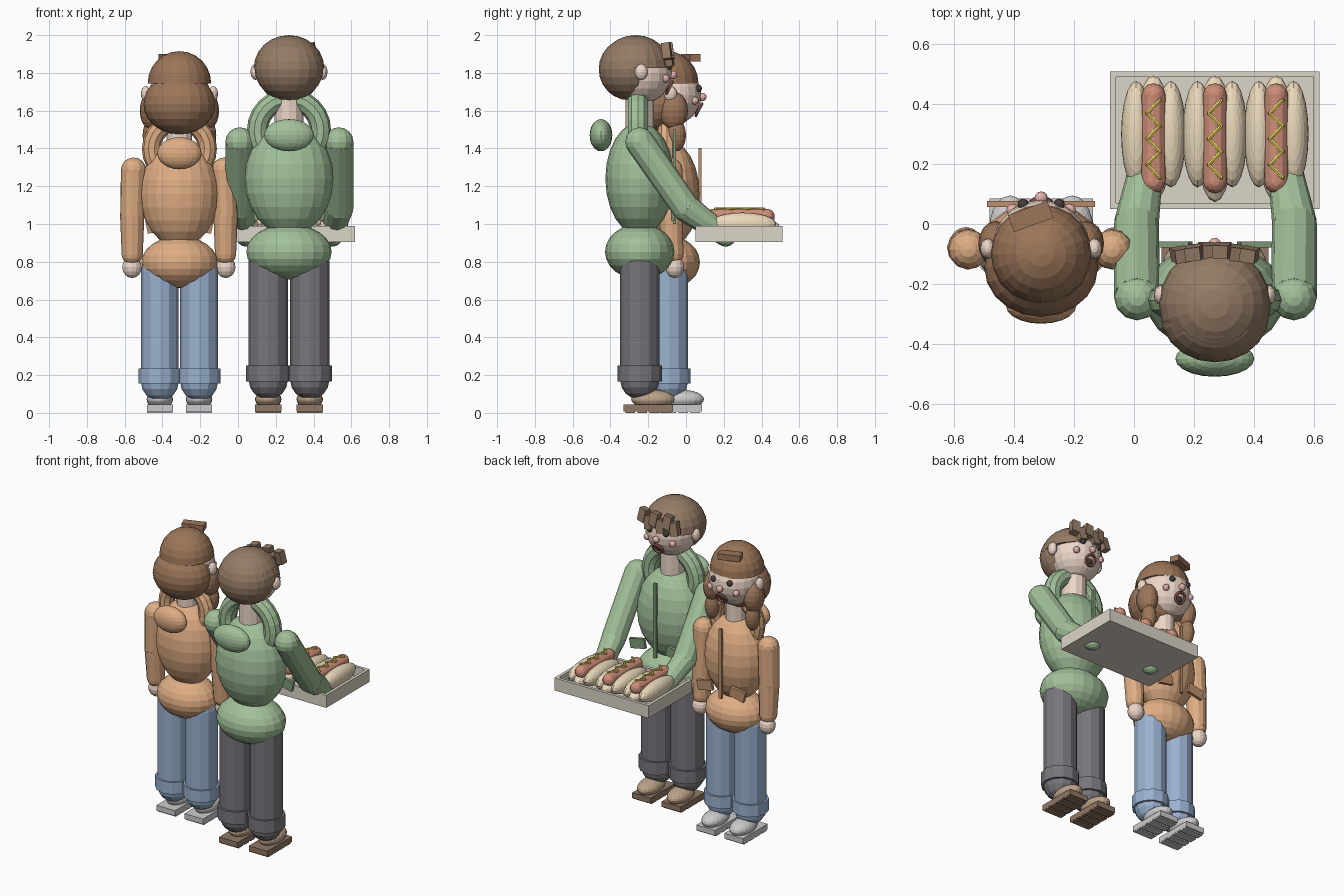
import bpy, bmesh, math
from mathutils import Vector, Matrix

if "Cube" in bpy.data.objects:
    bpy.data.objects.remove(bpy.data.objects["Cube"])

COLORS = dict(green=(.36, .53, .32), orange=(.74, .42, .23), skin=(.85, .68, .58), pink=(.78, .45, .42),
              dark=(.06, .05, .05), lips=(.33, .12, .10), hair_brown=(.30, .20, .13), hair_red=(.33, .18, .10),
              charcoal=(.19, .18, .20), denim=(.32, .44, .62), white=(.82, .82, .80), tan=(.50, .36, .24),
              sole=(.28, .19, .13), tray=(.72, .67, .58), bun=(.83, .70, .50), sausage=(.62, .27, .19),
              mustard=(.80, .65, .12), trim_green=(.22, .33, .19), trim_orange=(.52, .28, .15))
MATS = {}
for key, c in COLORS.items():
    MATS[key] = bpy.data.materials.new(key)
    MATS[key].diffuse_color = (*c, 1)


def finish(name, bm, mat):
    mesh = bpy.data.meshes.new(name)
    bm.to_mesh(mesh)
    bm.free()
    mesh.materials.append(MATS[mat])
    ob = bpy.data.objects.new(name, mesh)
    bpy.context.collection.objects.link(ob)
    return ob


def ball(name, c, r, mat, seg=20, rings=12, dome=False):
    """Ellipsoid, or only its upper half as a dome."""
    r = (r, r, r) if isinstance(r, (int, float)) else r
    bm = bmesh.new()
    m = Matrix.Translation(c) @ Matrix.Diagonal((*r, 1))
    bmesh.ops.create_uvsphere(bm, u_segments=seg, v_segments=rings, radius=1, matrix=m)
    if dome:
        geom = bm.verts[:] + bm.edges[:] + bm.faces[:]
        bmesh.ops.bisect_plane(bm, geom=geom, plane_co=c, plane_no=(0, 0, 1), clear_inner=True)
        bmesh.ops.holes_fill(bm, edges=[e for e in bm.edges if e.is_boundary])
    return finish(name, bm, mat)


def box(name, c, size, mat, rot=(0, 0, 0)):
    bm = bmesh.new()
    bmesh.ops.create_cube(bm, size=1, matrix=Matrix.Diagonal((*size, 1)))
    ob = finish(name, bm, mat)
    ob.location, ob.rotation_euler = c, rot
    return ob


def limb(name, pts, radii, mat, seg=12, caps=True):
    """Tapered tubes through points, with round joints."""
    bm = bmesh.new()
    pts = [Vector(p) for p in pts]
    for i in range(len(pts) - 1):
        a, b = pts[i], pts[i + 1]
        q = (b - a).to_track_quat('Z', 'Y').to_matrix().to_4x4()
        bmesh.ops.create_cone(bm, segments=seg, radius1=radii[i], radius2=radii[i + 1], depth=(b - a).length,
                              cap_ends=True, matrix=Matrix.Translation((a + b) / 2) @ q)
    if caps:
        for p, r in zip(pts, radii):
            bmesh.ops.create_uvsphere(bm, u_segments=seg, v_segments=8, radius=r, matrix=Matrix.Translation(p))
    return finish(name, bm, mat)


def ring(name, c, R, r, mat, seg=24, sides=10, tilt=0):
    """Torus standing upright, with its axis along y."""
    bm = bmesh.new()
    grid = []
    for i in range(seg):
        a = 2 * math.pi * i / seg
        row = []
        for j in range(sides):
            b = 2 * math.pi * j / sides
            d = R + r * math.cos(b)
            row.append(bm.verts.new((d * math.cos(a), r * math.sin(b), d * math.sin(a))))
        grid.append(row)
    for i in range(seg):
        for j in range(sides):
            n, k = (i + 1) % seg, (j + 1) % sides
            bm.faces.new((grid[i][j], grid[i][k], grid[n][k], grid[n][j]))
    bmesh.ops.recalc_face_normals(bm, faces=bm.faces[:])
    ob = finish(name, bm, mat)
    ob.location, ob.rotation_euler = c, (tilt, 0, 0)
    return ob


def person(n, cx, cy, s, w, top, trim, legs, shoe, sole):
    # jacket body, hips, zip, hood
    ball(n + "_torso", (cx, cy, 1.24 * s), (.235 * w, .182 * w, .30 * s), top)
    ball(n + "_hips", (cx, cy, .853 * s), (.226 * w, .184 * w, .147 * s), top)
    front = cy + .182 * w
    box(n + "_zip", (cx, front + .003, 1.25 * s), (.02, .015, .50 * s), trim)
    ring(n + "_hood_collar", (cx, cy - .01, 1.495 * s), .167 * w, .056 * w, top)
    ball(n + "_hood_back", (cx, cy - .2 * w - .005, 1.47 * s), (.132 * w, .06, .085), top)
    limb(n + "_neck", [(cx, cy, 1.40 * s), (cx, cy, 1.68 * s)], [.076 * w] * 2, "skin", caps=False)
    for side, x in (("left", -1), ("right", 1)):
        box(f"{n}_{side}_pocket", (cx + x * .135 * w, front - .006, 1.06 * s), (.11, .02, .065), trim, (0, x * .2, 0))
        # leg, cuff, shoe
        lx = cx + x * .11 * (.5 + w / 2)
        r = .104 * (.4 + .6 * s)
        limb(f"{n}_{side}_leg", [(lx, cy, .175 * s), (lx, cy, .80 * s)], [r, r], legs)
        limb(f"{n}_{side}_cuff", [(lx, cy, .165 * s), (lx, cy, .25 * s)], [r + .013] * 2, legs, caps=False)
        ball(f"{n}_{side}_shoe", (lx, cy + .07, .072), (.07, .115, .05), shoe)
        box(f"{n}_{side}_sole", (lx, cy + .045, .026), (.138, .26, .036), sole)
        for k in range(4):
            box(f"{n}_{side}_tread_{k}", (lx, cy - .05 + k * .063, .004), (.136, .05, .008), sole)
    # head and face
    h = Vector((cx, cy + .008, 1.80 * s))
    R = .163

    def on_face(dx, dz, out=0.0):
        d = Vector((dx, math.sqrt(R * R - dx * dx - dz * dz), dz)).normalized()
        return h + d * (R + out)
    ball(n + "_head", h, (R, R, R), "skin")
    ball(n + "_nose", on_face(0, -.01, .006), .022, "pink", 12, 8)
    for side, x in (("left", -1), ("right", 1)):
        ball(f"{n}_{side}_eye", on_face(x * .06, .035), .019, "dark", 12, 8)
        ball(f"{n}_{side}_cheek", on_face(x * .095, -.03), .021, "pink", 12, 8)
        ball(f"{n}_{side}_ear", h + Vector((x * .178, 0, .005)), (.026, .034, .042), "skin", 12, 8)
    ring(n + "_mouth", on_face(0, -.075, .006), .034, .009, "lips", 16, 6, -.48)
    ball(n + "_mouth_inside", on_face(0, -.075, -.012), (.03, .014, .03), "dark", 12, 8)
    return h


# man: body, hair, fringe
h = person("man", .27, -.245, 1, 1, "green", "trim_green", "charcoal", "tan", "sole")
ball("man_hair_cap", (.27, -.267, 1.825), (.187, .188, .175), "hair_brown", dome=True)
ball("man_hair_back", (.27, -.30, 1.82), (.182, .162, .165), "hair_brown")
for i in range(6):
    x = -.115 + i * .046
    box(f"man_fringe_{i}", (.27 + x, -.085 - abs(x) * .15, 1.885 + (.03 if i % 2 else -.005)), (.052, .045, .085),
        "hair_brown", (.15, (.2, -.15)[i % 2], -x * 1.5))
# man: arms reaching under the tray
for side, x in (("left", -1), ("right", 1)):
    limb(f"man_{side}_arm", [(.272 + x * .262, -.245, 1.435), (.272 + x * .264, .0, 1.085),
                             (.272 + x * .228, .21, .935)], [.077, .075, .055], "green")

# woman: body, hair, side locks
h = person("woman", -.31, -.09, .935, .89, "orange", "trim_orange", "denim", "white", "white")
ball("woman_hair_cap", (-.31, -.10, 1.745), (.168, .166, .17), "hair_red", dome=True)
ball("woman_hair_back", (-.31, -.145, 1.635), (.19, .165, .16), "hair_red")
box("woman_fringe", (-.345, .025, 1.88), (.14, .06, .04), "hair_red", (0, 0, .35))
for side, x in (("left", -1), ("right", 1)):
    ball(f"woman_{side}_lock", (-.31 + x * .15, -.065, 1.60), (.06, .075, .10), "hair_red", 16, 10)
    ball(f"woman_{side}_lock_end", (-.31 + x * .15, -.05, 1.47), (.045, .05, .085), "hair_red", 16, 10)
    limb(f"woman_{side}_arm", [(-.313 + x * .24, -.085, 1.285), (-.313 + x * .247, -.08, 1.04),
                               (-.313 + x * .247, -.07, .84)], [.067, .064, .056], "orange")
    ball(f"woman_{side}_hand", (-.313 + x * .248, -.06, .772), (.053, .05, .058), "skin", 14, 8)

# tray
box("tray_floor", (.27, .28, .917), (.70, .46, .022), "tray")
for name, x in (("left", -.34), ("right", .34)):
    box(f"tray_{name}_wall", (.27 + x, .28, .948), (.02, .46, .084), "tray")
for name, y in (("near", -.22), ("far", .22)):
    box(f"tray_{name}_wall", (.27, .28 + y, .948), (.66, .02, .084), "tray")

# hot dogs
for i, x in enumerate((.065, .27, .475)):
    ball(f"bun_base_{i}", (x, .285, .985), (.062, .212, .058), "bun")
    for x2 in (-1, 1):
        ball(f"bun_half_{i}_{x2}", (x + x2 * .058, .30, 1.0), (.05, .178, .06), "bun")
    limb(f"sausage_{i}", [(x, .142, 1.04), (x, .43, 1.04)], [.04, .04], "sausage")
    zig = [(x + (.021 if k % 2 == 0 else -.021), .413 - k * .043, 1.08) for k in range(7)]
    limb(f"mustard_{i}", zig, [.007] * 7, "mustard", 6)

for m in bpy.data.materials:
    if m.users and not m.is_grease_pencil:
        m.use_nodes = True
        m.node_tree.nodes["Principled BSDF"].inputs["Base Color"].default_value = m.diffuse_color
